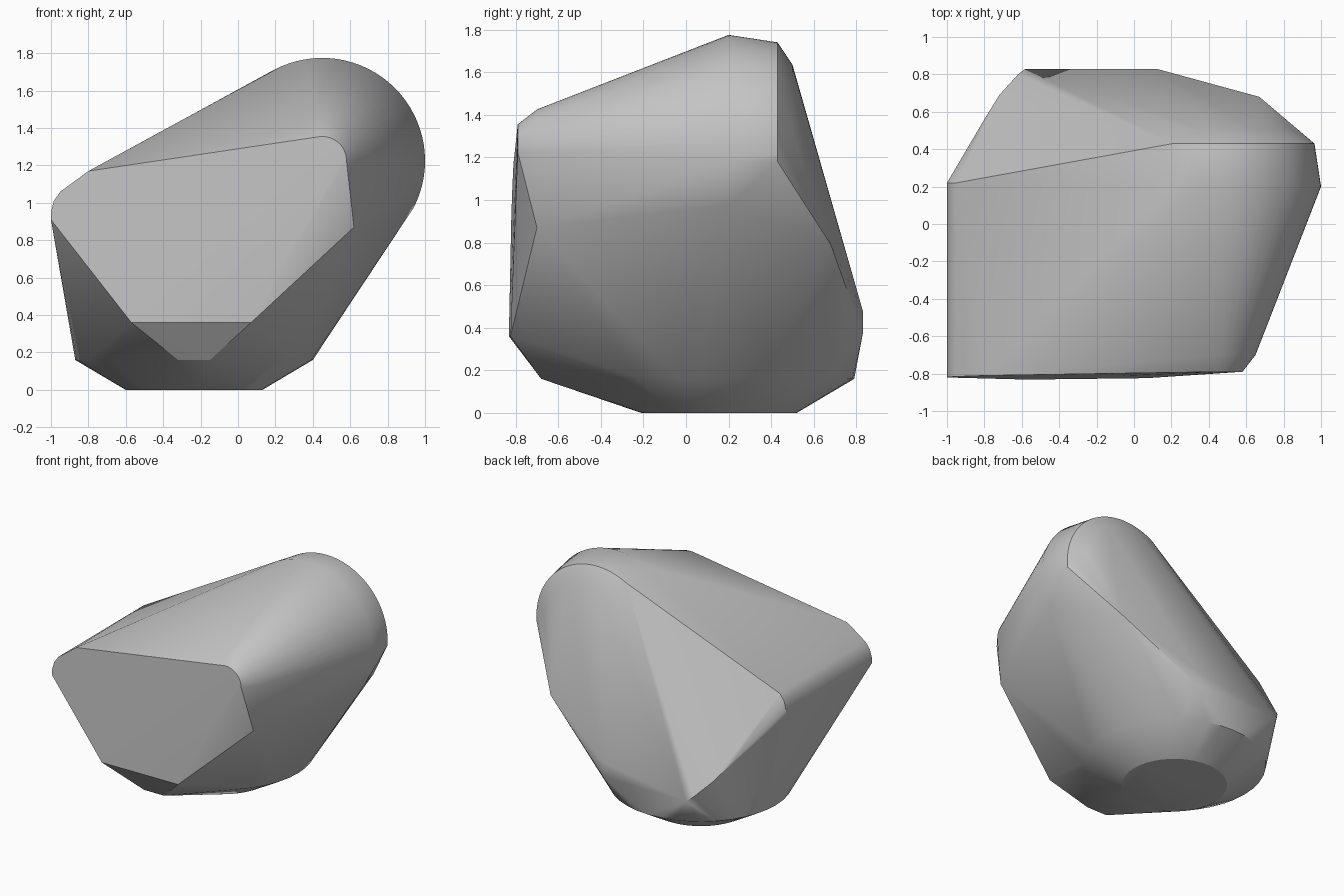
import bpy, bmesh
from math import radians, sin, cos
from mathutils import Vector

cube = bpy.data.objects.get("Cube")
if cube:
    bpy.data.objects.remove(cube, do_unlink=True)

# One stone colour
stone = bpy.data.materials.new("stone grey")
stone.use_nodes = True
grey = (0.55, 0.55, 0.55, 1)
stone.diffuse_color = grey
stone.node_tree.nodes["Principled BSDF"].inputs["Base Color"].default_value = grey

points = []


def shoulder_arc(y, radius, start, end, steps=18):
    """Upright arc of the rounded shoulder at depth y."""
    for i in range(steps + 1):
        a = radians(start + (end - start) * i / steps)
        points.append((0.45 + radius * cos(a), y, 1.225 + radius * sin(a)))


def base_ring(z, radius, steps=40):
    """Level ring of the rounded underside."""
    for i in range(steps):
        a = radians(360 * i / steps)
        points.append((-0.235 + radius * cos(a), 0.155 + radius * sin(a), z))


def front(x, z):
    """Point on the slightly leaning front facet."""
    points.append((x, -0.825 + 0.03 * (z - 0.36) + 0.012 * x, z))


# Rounded shoulder, widening from front to back
shoulder_arc(-0.79, 0.13, 0, 100)
shoulder_arc(-0.70, 0.20, 0, 110)
shoulder_arc(0.20, 0.55, -27, 118, 32)
shoulder_arc(0.43, 0.515, -5, 118, 32)
shoulder_arc(0.50, 0.41, 0, 110)

# Rounded underside
base_ring(0, 0.365)
base_ring(0.16, 0.635)

# Front facet and its lower chin
for x, z in ((-0.80, 1.17), (0.07, 0.36), (-0.57, 0.36)):
    front(x, z)
points += [(-0.32, -0.68, 0.16), (-0.15, -0.68, 0.16), (0.62, -0.70, 0.87)]

# Rounded ridge along the right side
for x, z in ((-1, 0.91), (-1, 0.95), (-0.985, 1.01), (-0.95, 1.06)):
    front(x, z)
    points.append((x, 0.22, z))

# Back facet corners
points += [(-0.80, 0.56, 0.64), (-0.72, 0.69, 0.51), (-0.62, 0.80, 0.40),
           (-0.58, 0.83, 0.37), (0.12, 0.83, 0.37), (0.12, 0.83, 0.48),
           (0.67, 0.68, 0.79)]

# Wrap the profiles in one skin
bm = bmesh.new()
for p in points:
    bm.verts.new(Vector(p))
hull = bmesh.ops.convex_hull(bm, input=bm.verts[:], use_existing_faces=False)
loose = [v for v in bm.verts if not v.link_faces]
bmesh.ops.delete(bm, geom=loose, context='VERTS')
bmesh.ops.dissolve_limit(bm, angle_limit=radians(0.8), verts=bm.verts[:], edges=bm.edges[:])
bmesh.ops.recalc_face_normals(bm, faces=bm.faces[:])
mesh = bpy.data.meshes.new("boulder")
bm.to_mesh(mesh)
bm.free()
mesh.materials.append(stone)

boulder = bpy.data.objects.new("boulder", mesh)
bpy.context.collection.objects.link(boulder)
bpy.ops.object.select_all(action='DESELECT')
boulder.select_set(True)
bpy.context.view_layer.objects.active = boulder
bpy.ops.object.shade_smooth_by_angle(angle=radians(30))
